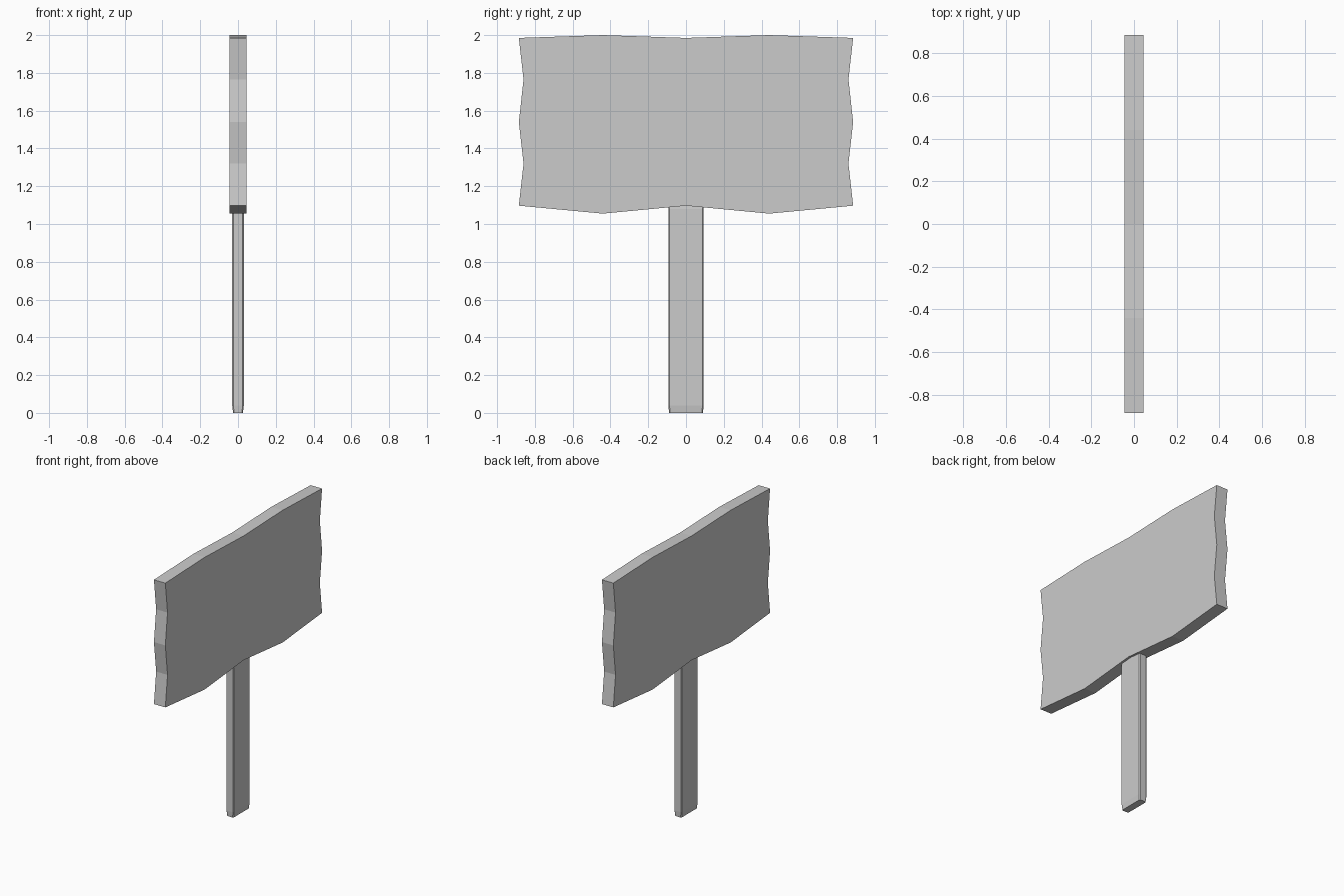
import bpy, bmesh

if "Cube" in bpy.data.objects:
    bpy.data.objects.remove(bpy.data.objects["Cube"])


def loft(name, rings):
    """Mesh from matching closed rings of points, capped at both ends."""
    bm = bmesh.new()
    loops = [[bm.verts.new(p) for p in ring] for ring in rings]
    n = len(loops[0])
    for a, b in zip(loops, loops[1:]):
        for i in range(n):
            j = (i + 1) % n
            bm.faces.new((a[i], a[j], b[j], b[i]))
    bm.faces.new(loops[0][::-1])
    bm.faces.new(loops[-1])
    bmesh.ops.recalc_face_normals(bm, faces=bm.faces)
    mesh = bpy.data.meshes.new(name)
    bm.to_mesh(mesh)
    bm.free()
    obj = bpy.data.objects.new(name, mesh)
    bpy.context.collection.objects.link(obj)
    return obj


# Sign board: wavy outline, mirrored about y = 0
half = [(0.44, 1.055), (0.885, 1.097), (0.86, 1.32), (0.885, 1.54),
        (0.86, 1.765), (0.885, 1.985), (0.44, 2.0)]
outline = [(0, 1.097)] + half + [(0, 1.985)] + [(-y, z) for y, z in reversed(half)]
loft("sign_board", [[(x, y, z) for y, z in outline] for x in (-0.045, 0.045)])


# Post: chamfered plank, slightly tapered at both ends
def section(hx, hy, z, c=0.006):
    q = [(hx, hy - c), (hx - c, hy), (c - hx, hy), (-hx, hy - c)]
    return [(x, y, z) for x, y in q + [(-x, -y) for x, y in q]]


loft("post", [section(0.026, 0.09, 0), section(0.031, 0.093, 0.04),
              section(0.031, 0.093, 1.08), section(0.026, 0.09, 1.12)])
